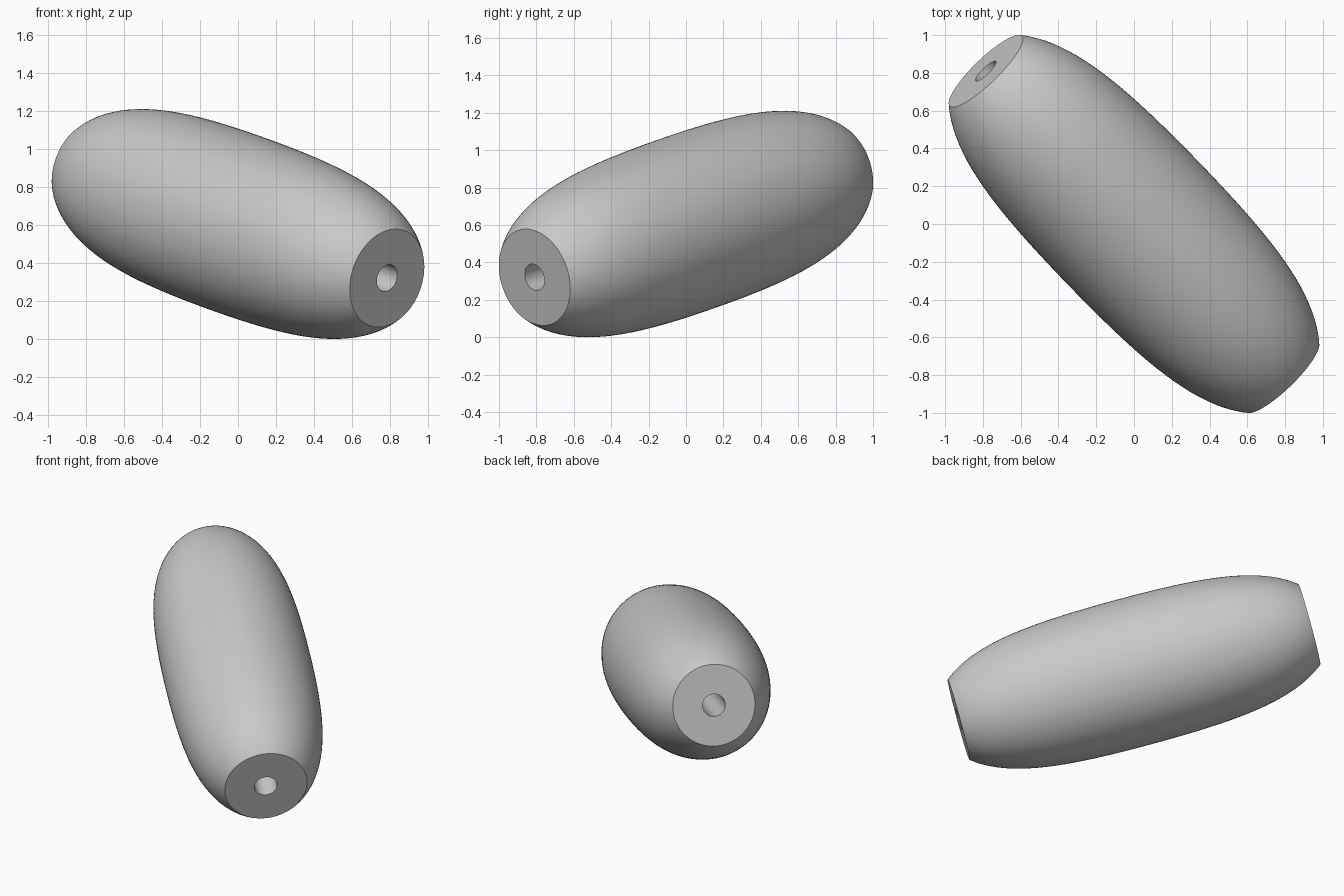
import bpy, bmesh, math
from mathutils import Vector

cube = bpy.data.objects.get("Cube")
if cube:
    bpy.data.objects.remove(cube, do_unlink=True)

# One plain grey
grey = bpy.data.materials.new("plain grey")
grey.use_nodes = True
colour = (0.58, 0.58, 0.58, 1)
grey.diffuse_color = colour
grey.node_tree.nodes["Principled BSDF"].inputs["Base Color"].default_value = colour

SIDES, RINGS = 96, 48
HALF, HOLE = 1.163, 0.073
axis = Vector((0.785, -0.81, -0.285))


def barrel_radius(t):
    """Gently bulged in the middle, rounding in faster towards the ends."""
    return math.sqrt(0.2256 - 0.0405 * t ** 2 - 0.0547 * t ** 4)


# Closed profile: outer barrel wall, then back through the bore
profile = []
for i in range(RINGS + 1):
    t = -HALF * math.cos(math.pi * i / RINGS)
    profile.append((barrel_radius(t), t))
profile += [(HOLE, HALF), (HOLE, -HALF)]

# Spin the profile round the long axis
bm = bmesh.new()
rings = []
for r, t in profile:
    angles = [2 * math.pi * k / SIDES for k in range(SIDES)]
    rings.append([bm.verts.new((r * math.cos(a), r * math.sin(a), t)) for a in angles])
for i, ring in enumerate(rings):
    after = rings[(i + 1) % len(rings)]
    for k in range(SIDES):
        n = (k + 1) % SIDES
        bm.faces.new((ring[k], ring[n], after[n], after[k]))
bmesh.ops.recalc_face_normals(bm, faces=bm.faces)

mesh = bpy.data.meshes.new("barrel_bead")
bm.to_mesh(mesh)
bm.free()
mesh.materials.append(grey)
bead = bpy.data.objects.new("barrel_bead", mesh)
bpy.context.collection.objects.link(bead)

# Tilt the bead and rest it on the ground
bead.rotation_mode = 'QUATERNION'
bead.rotation_quaternion = axis.to_track_quat('Z', 'Y')
bead.location.z = 0.605

bpy.context.view_layer.objects.active = bead
bead.select_set(True)
bpy.ops.object.shade_smooth_by_angle(angle=math.radians(30))
